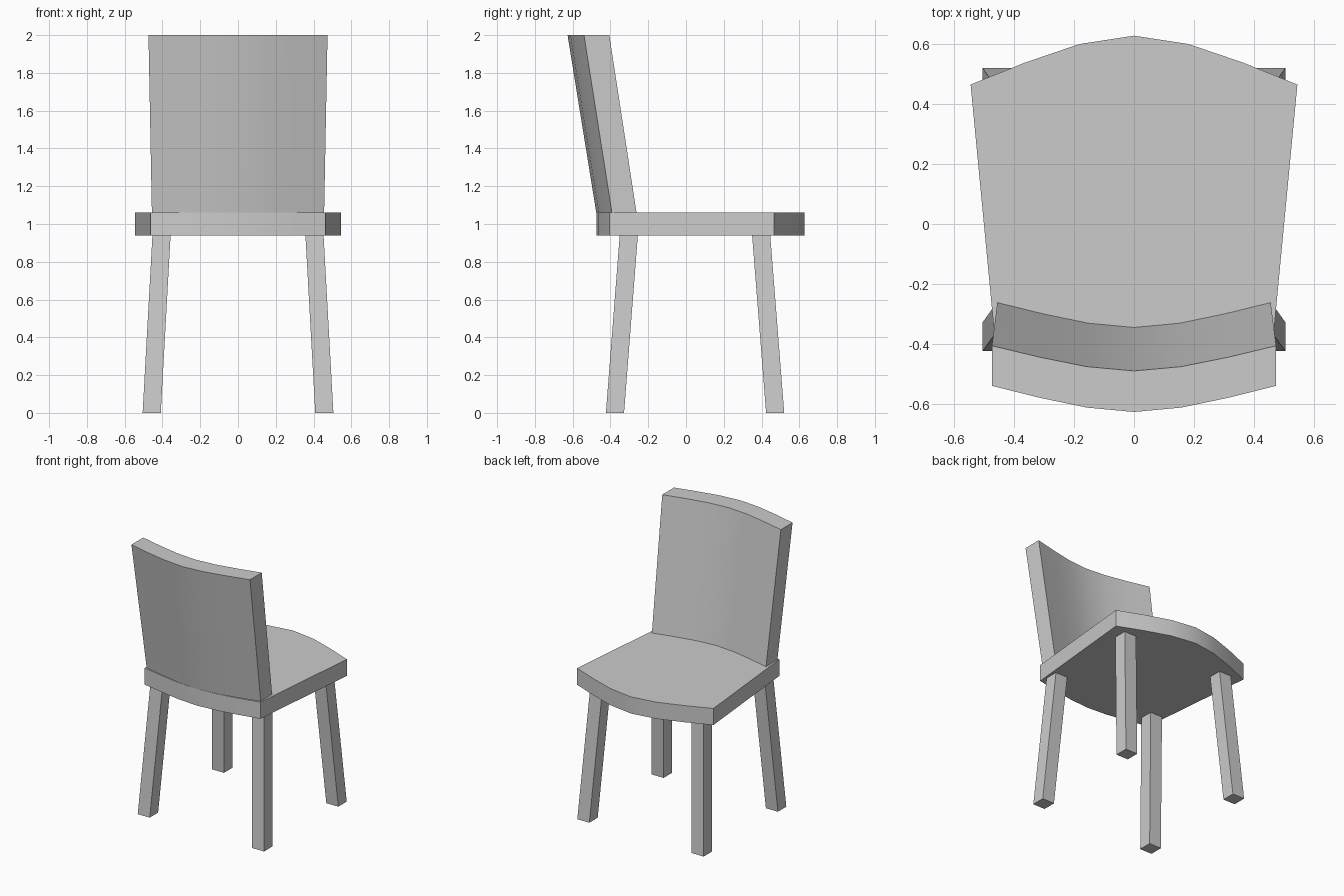
import bpy
import bmesh

# Remove the default object
if "Cube" in bpy.data.objects:
    bpy.data.objects.remove(bpy.data.objects["Cube"], do_unlink=True)

GREY = (0.6, 0.6, 0.6, 1.0)
paint = bpy.data.materials.new("plain grey")
paint.diffuse_color = GREY
paint.use_nodes = True
paint.node_tree.nodes["Principled BSDF"].inputs["Base Color"].default_value = GREY


def loft(name, lower, upper):
    """Solid between two outlines with equal point counts, counter-clockwise from above."""
    bm = bmesh.new()
    low = [bm.verts.new(p) for p in lower]
    top = [bm.verts.new(p) for p in upper]
    bm.faces.new(low[::-1])
    bm.faces.new(top)
    for i in range(len(low)):
        j = (i + 1) % len(low)
        bm.faces.new((low[i], low[j], top[j], top[i]))
    bmesh.ops.recalc_face_normals(bm, faces=bm.faces)
    mesh = bpy.data.meshes.new(name)
    bm.to_mesh(mesh)
    bm.free()
    mesh.materials.append(paint)
    obj = bpy.data.objects.new(name, mesh)
    bpy.context.collection.objects.link(obj)
    bpy.ops.object.select_all(action="DESELECT")
    obj.select_set(True)
    bpy.context.view_layer.objects.active = obj
    bpy.ops.object.shade_smooth_by_angle(angle=0.6)
    return obj


def bow(half, edge_y, mid_y, z):
    """Shallow six-segment arc from left edge to right edge."""
    drops = (1.0, 0.55, 0.17, 0.0, 0.17, 0.55, 1.0)
    return [(half * (i - 3) / 3, mid_y + (edge_y - mid_y) * d, z)
            for i, d in enumerate(drops)]


def slab(z, back, front):
    """Closed outline made from a back arc and a front arc."""
    return bow(*back, z) + bow(*front, z)[::-1]


# Seat, wider and bowed at the free edge
seat_back, seat_front = (0.462, -0.405, -0.475), (0.545, 0.465, 0.628)
loft("seat", slab(0.94, seat_back, seat_front), slab(1.06, seat_back, seat_front))

# Curved, leaning backrest
loft("backrest",
     slab(1.06, (0.456, -0.392, -0.475), (0.456, -0.262, -0.345)),
     slab(2.0, (0.474, -0.54, -0.627), (0.474, -0.406, -0.49)))


def square(x, y, z, r=0.048):
    return [(x - r, y - r, z), (x + r, y - r, z), (x + r, y + r, z), (x - r, y + r, z)]


# Splayed square legs
for side, sx in (("left", 1), ("right", -1)):
    for end, foot_y, top_y in (("back", -0.376, -0.303), ("front", 0.472, 0.398)):
        loft(f"{end}_{side}_leg",
             square(sx * 0.457, foot_y, 0.0),
             square(sx * 0.405, top_y, 0.94))
